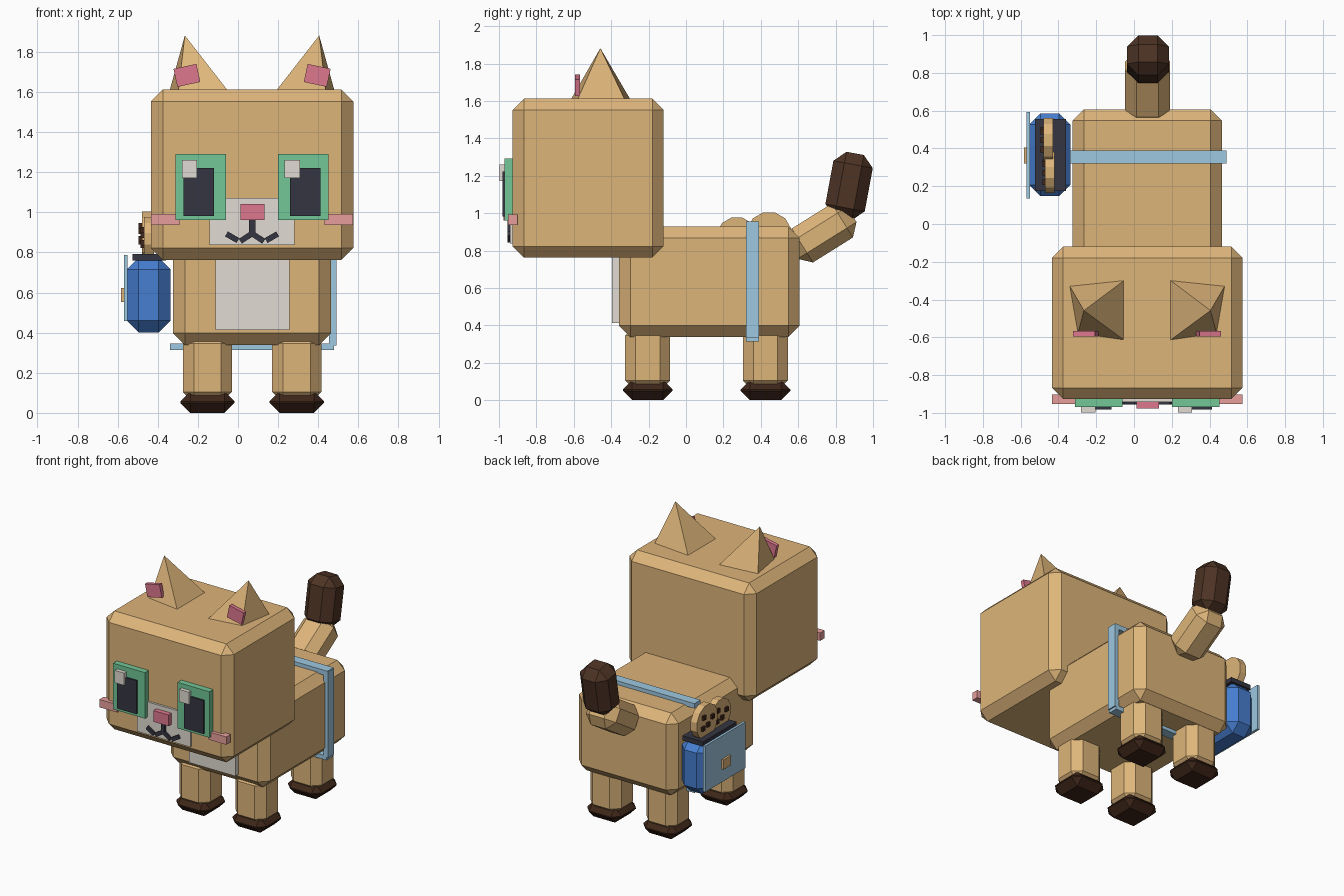
import bpy, bmesh, math
from mathutils import Matrix, Vector

if "Cube" in bpy.data.objects:
    bpy.data.objects.remove(bpy.data.objects["Cube"])

CX = 0.07  # symmetry plane of the animal (the pouch shifts it off centre)


def mat(name, r, g, b):
    m = bpy.data.materials.new(name)
    lin = [((c / 255 + 0.055) / 1.055) ** 2.4 for c in (r, g, b)]
    m.diffuse_color = (*lin, 1)
    m.use_nodes = True
    m.node_tree.nodes["Principled BSDF"].inputs["Base Color"].default_value = m.diffuse_color
    return m


TAN = mat("tan fur", 222, 181, 122)
CREAM = mat("cream", 225, 219, 210)
GREEN = mat("eye green", 114, 199, 151)
CHAR = mat("charcoal", 53, 53, 66)
PINK = mat("pink", 220, 119, 141)
CHEEK = mat("cheek pink", 233, 160, 157)
BLUE = mat("pouch blue", 70, 126, 208)
SKY = mat("light blue", 158, 200, 225)
BROWN = mat("tail brown", 77, 51, 36)
DARK = mat("dark brown", 62, 38, 25)


def finish(name, bm, material):
    bmesh.ops.recalc_face_normals(bm, faces=bm.faces)
    me = bpy.data.meshes.new(name)
    bm.to_mesh(me)
    bm.free()
    me.materials.append(material)
    ob = bpy.data.objects.new(name, me)
    bpy.context.collection.objects.link(ob)
    return ob


def block(name, center, size, material, bevel=0, axis='X', deg=0):
    """Box, optionally chamfered, rotated about one axis, then placed."""
    bm = bmesh.new()
    bmesh.ops.create_cube(bm, size=1)
    bmesh.ops.scale(bm, vec=size, verts=bm.verts)
    if bevel:
        bmesh.ops.bevel(bm, geom=bm.edges[:], offset=bevel, segments=1,
                        profile=0.5, affect='EDGES', clamp_overlap=True)
    bm.transform(Matrix.Translation(center) @ Matrix.Rotation(math.radians(deg), 4, axis))
    return finish(name, bm, material)


def span(name, x, y, z, material, bevel=0):
    """Box given by its minimum and maximum on each axis."""
    return block(name, [(a + b) / 2 for a, b in (x, y, z)],
                 [b - a for a, b in (x, y, z)], material, bevel)


# Head and body
span("head", (-0.435, 0.575), (-0.927, -0.12), (0.763, 1.612), TAN, 0.06)
span("body", (-0.325, 0.465), (-0.358, 0.607), (0.338, 0.928), TAN, 0.06)
span("chest_patch", (-0.112, 0.256), (-0.396, -0.33), (0.414, 0.82), CREAM)

# Legs and paws
for side, s in (("right", -1), ("left", 1)):
    for end, y in (("front", -0.205), ("back", 0.425)):
        x = CX + s * 0.223
        block(f"{end}_{side}_leg", (x, y, 0.225), (0.245, 0.24, 0.35), TAN, 0.055)
        block(f"{end}_{side}_paw", (x, y, 0.054), (0.27, 0.265, 0.108), DARK, 0.05)

# Tail: tan base and brown tip
block("tail_base", (CX + 0.002, 0.729, 0.894), (0.238, 0.372, 0.214), TAN, 0.06, 'X', 32)
block("tail_tip", (CX + 0.004, 0.872, 1.145), (0.222, 0.214, 0.355), BROWN, 0.06, 'X', -10.5)

# Ears, inner ears, eyes and cheeks
for side, s in (("right", -1), ("left", 1)):
    bm = bmesh.new()
    base = [bm.verts.new((CX + s * dx, y, 1.60)) for dx, y in
            ((0.115, -0.62), (0.368, -0.583), (0.413, -0.324), (0.115, -0.293))]
    tip = bm.verts.new((CX + s * 0.335, -0.458, 1.882))
    bm.faces.new(base)
    for i in range(4):
        bm.faces.new((base[i], base[(i + 1) % 4], tip))
    finish(f"{side}_ear", bm, TAN)
    block(f"{side}_inner_ear", (CX + s * 0.325, -0.581, 1.683), (0.117, 0.027, 0.092),
          PINK, 0, 'Y', s * 12)

    ex = CX + s * 0.256
    block(f"{side}_eye", (ex, -0.94, 1.127), (0.252, 0.06, 0.33), GREEN)
    block(f"{side}_pupil", (ex + s * 0.01, -0.963, 1.102), (0.153, 0.036, 0.24), CHAR)
    block(f"{side}_eye_highlight", (ex - 0.056, -0.975, 1.216), (0.076, 0.046, 0.089), CREAM)
    block(f"{side}_cheek", (CX + s * 0.433, -0.927, 0.965), (0.141, 0.05, 0.056), CHEEK)

    # Mouth: each side dips down then up
    block(f"{side}_mouth_inner", (CX + s * 0.031, -0.94, 0.874), (0.066, 0.03, 0.028),
          CHAR, 0, 'Y', s * 33)
    block(f"{side}_mouth_outer", (CX + s * 0.099, -0.94, 0.876), (0.066, 0.03, 0.028),
          CHAR, 0, 'Y', -s * 30)

# Muzzle and nose
span("muzzle", (-0.142, 0.281), (-0.942, -0.90), (0.838, 1.072), CREAM)
span("nose", (0.012, 0.132), (-0.977, -0.92), (0.962, 1.042), PINK)
span("mouth_stem", (0.056, 0.087), (-0.955, -0.92), (0.885, 0.965), CHAR)

# Strap around the body
span("strap_top", (-0.34, 0.485), (0.32, 0.39), (0.92, 0.955), SKY)
span("strap_side", (0.455, 0.49), (0.32, 0.39), (0.335, 0.952), SKY)
span("strap_bottom", (-0.34, 0.48), (0.32, 0.39), (0.314, 0.345), SKY)

# Side pouch with rim, flap and button
span("pouch", (-0.555, -0.336), (0.147, 0.586), (0.40, 0.775), BLUE, 0.06)
span("pouch_rim", (-0.525, -0.36), (0.175, 0.555), (0.76, 0.793), CHAR)
span("pouch_flap", (-0.568, -0.55), (0.136, 0.592), (0.458, 0.788), SKY)
span("pouch_button", (-0.583, -0.56), (0.32, 0.406), (0.553, 0.623), TAN)

# Cookies standing in the pouch, with chips on the outer face
for n, (x, y, z, r) in enumerate(((-0.445, 0.272, 0.868, 0.112), (-0.455, 0.444, 0.886, 0.122))):
    bm = bmesh.new()
    bmesh.ops.create_cone(bm, cap_ends=True, segments=12, radius1=r, radius2=r, depth=0.05)
    bm.transform(Matrix.Translation((x, y, z)) @ Matrix.Rotation(math.pi / 2, 4, 'Y')
                 @ Matrix.Rotation(math.radians(15), 4, 'Z'))
    finish(f"cookie_{n + 1}", bm, TAN)
    for k, (dy, dz) in enumerate(((-0.05, 0.02), (0.045, 0.045), (0.0, -0.02), (0.055, -0.03))):
        block(f"cookie_{n + 1}_chip_{k + 1}", (x - 0.028, y + dy, z + dz),
              (0.024, 0.03, 0.03), DARK)
